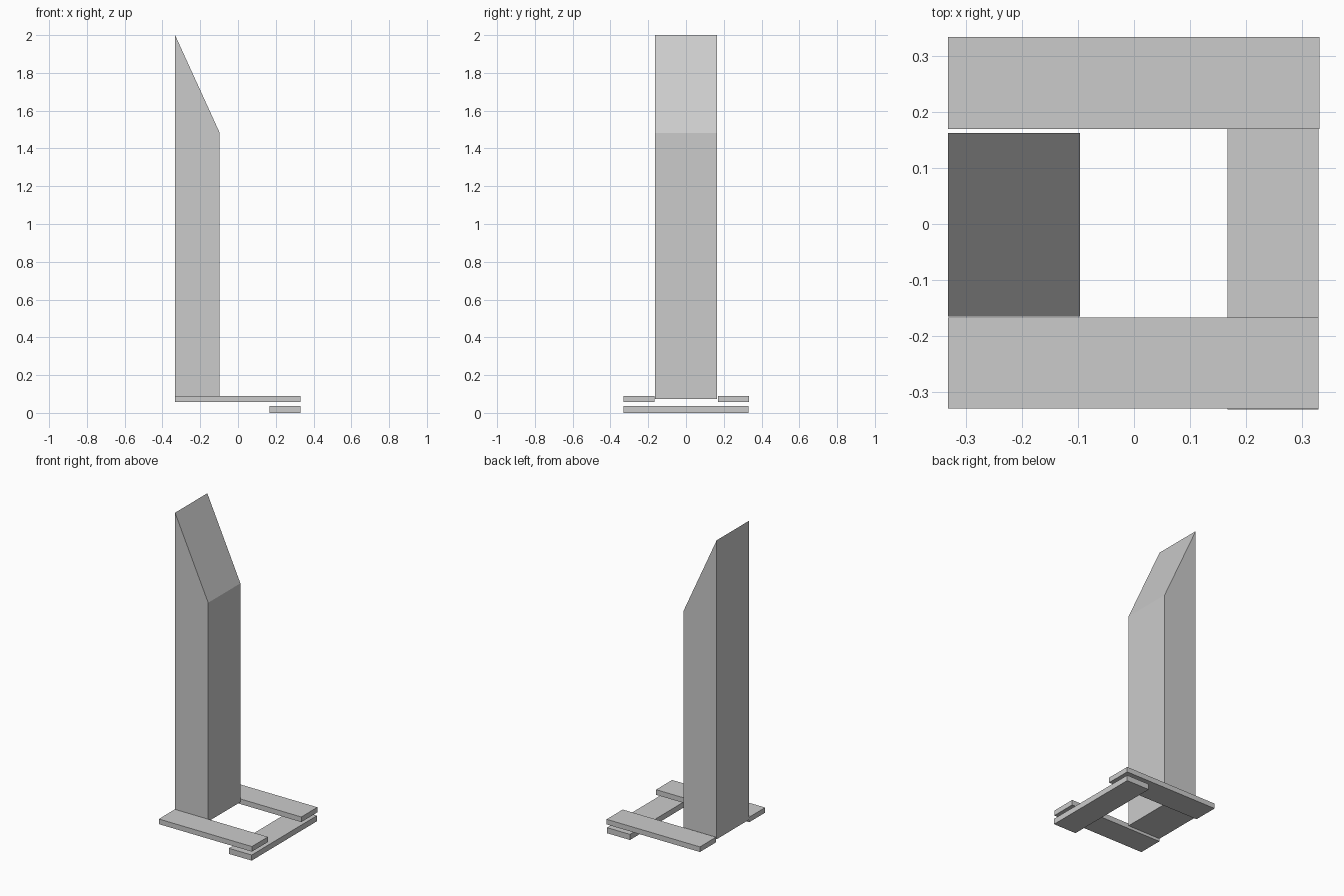
import bpy, bmesh

if "Cube" in bpy.data.objects:
    bpy.data.objects.remove(bpy.data.objects["Cube"])


def prism(name, profile, y0, y1):
    """Extrude an x-z profile from y0 to y1."""
    bm = bmesh.new()
    face = bm.faces.new([bm.verts.new((x, y0, z)) for x, z in profile])
    ext = bmesh.ops.extrude_face_region(bm, geom=[face])
    moved = [v for v in ext["geom"] if isinstance(v, bmesh.types.BMVert)]
    bmesh.ops.translate(bm, verts=moved, vec=(0, y1 - y0, 0))
    bmesh.ops.recalc_face_normals(bm, faces=bm.faces)
    mesh = bpy.data.meshes.new(name)
    bm.to_mesh(mesh)
    bm.free()
    obj = bpy.data.objects.new(name, mesh)
    bpy.context.collection.objects.link(obj)
    return obj


def slab(name, x0, x1, y0, y1, z0, z1):
    return prism(name, [(x0, z0), (x1, z0), (x1, z1), (x0, z1)], y0, y1)


# Tall column with a slanted top
prism("slanted_tower",
      [(-0.333, 0.074), (-0.097, 0.074), (-0.097, 1.483), (-0.333, 2.0)],
      -0.165, 0.163)

# Two upper planks either side of the column
slab("front_plank", -0.333, 0.330, -0.330, -0.167, 0.057, 0.090)
slab("back_plank", -0.333, 0.332, 0.170, 0.334, 0.057, 0.090)

# Lower cross plank on the ground
slab("cross_plank", 0.167, 0.330, -0.332, 0.332, 0.0, 0.036)
